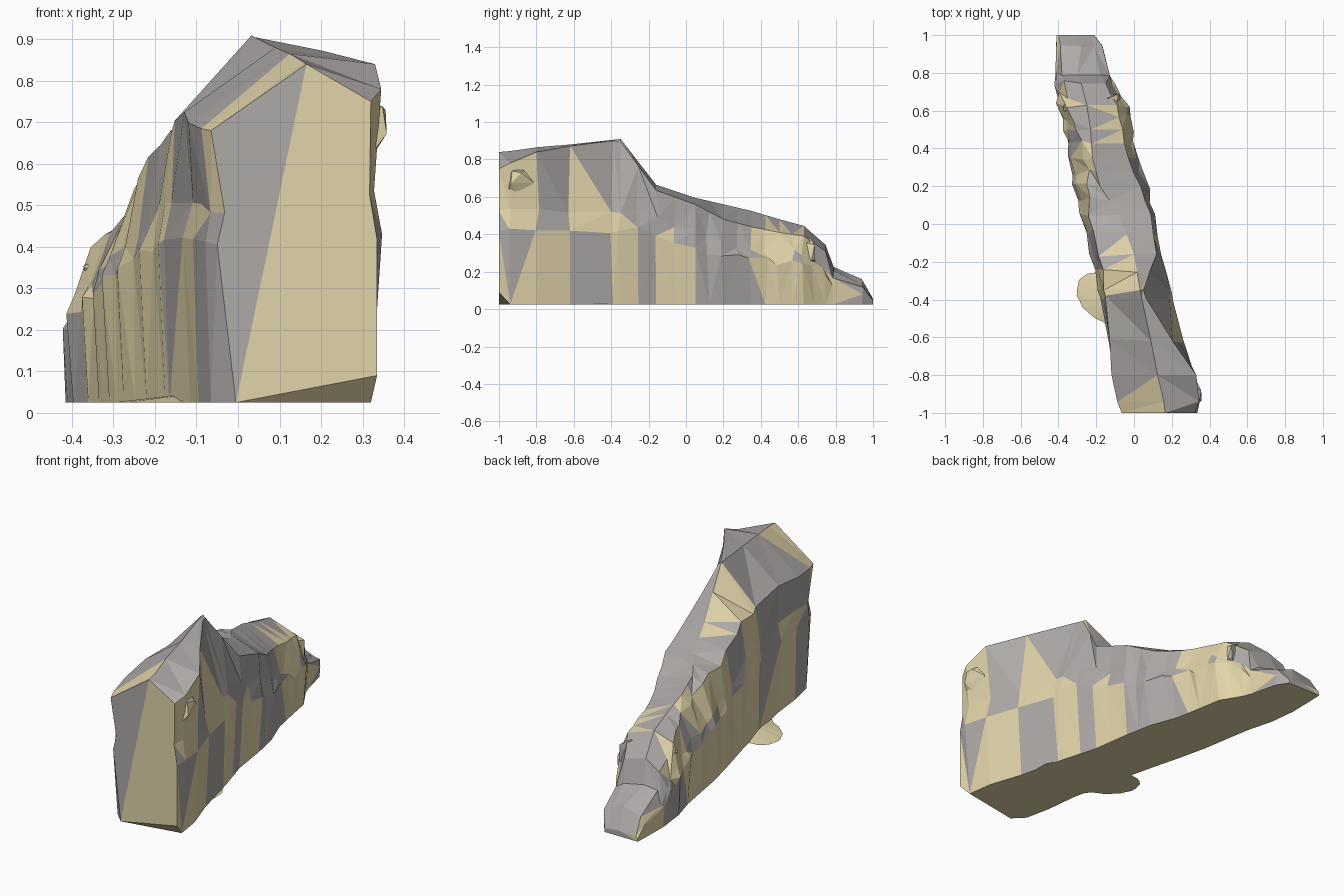
import bpy, bmesh, math, random
from mathutils import Vector, noise

if "Cube" in bpy.data.objects:
    bpy.data.objects.remove(bpy.data.objects["Cube"])

random.seed(7)
BASE = 0.025
sand = bpy.data.materials.new("sandstone")
sand.diffuse_color = (0.76, 0.66, 0.40, 1)
sand.use_nodes = True
sand.node_tree.nodes["Principled BSDF"].inputs["Base Color"].default_value = sand.diffuse_color
grey = bpy.data.materials.new("grey_stone")
grey.diffuse_color = (0.42, 0.40, 0.39, 1)
grey.use_nodes = True
grey.node_tree.nodes["Principled BSDF"].inputs["Base Color"].default_value = grey.diffuse_color


def finish(bm, name, colour):
    """Make a flat-shaded object, choosing sand or grey for every face."""
    bmesh.ops.recalc_face_normals(bm, faces=bm.faces)
    for f in bm.faces:
        f.smooth = False
        f.material_index = colour(f)
    me = bpy.data.meshes.new(name)
    bm.to_mesh(me)
    bm.free()
    me.materials.append(grey)
    me.materials.append(sand)
    ob = bpy.data.objects.new(name, me)
    bpy.context.collection.objects.link(ob)
    return ob


def patchy(f):
    c = f.calc_center_median()
    if f.normal.z < -0.8:
        return 1
    if c.y < -0.9 and f.normal.y < -0.7:
        return 1 if c.x > 0.08 else 0
    if f.normal.z > 0.6 and (c.z > 0.8 or -0.1 < c.y < 0.3):
        return 0
    return int(noise.noise(c * 4.2 + Vector((3.1, 0.4, 1.7))) > 0.0)


# Cross-sections along the ridge:
# y, left mid x, left shoulder x/z, crest x/z, right shoulder x/z, right mid x
sections = [
    (-1.00, -.05, -.065, .68, .165, .84, .32, .75, .335),
    (-0.94, -.08, -.09, .69, .158, .845, .345, .78, .345),
    (-0.80, -.11, -.12, .70, .125, .865, .33, .84, .325),
    (-0.62, -.13, -.13, .715, .09, .88, .205, .872, .265),
    (-0.39, -.18, -.155, .695, .04, .905, .062, .90, .21),
    (-0.35, -.19, -.16, .69, .033, .91, .05, .895, .20),
    (-0.16, -.235, -.19, .64, .00, .665, .12, .635, .145),
    (0.05, -.29, -.24, .58, -.08, .595, .09, .56, .115),
    (0.20, -.325, -.25, .53, -.18, .56, .035, .48, .085),
    (0.35, -.35, -.265, .49, -.22, .525, -.03, .44, .03),
    (0.50, -.375, -.31, .44, -.23, .48, -.06, .41, .00),
    (0.63, -.41, -.355, .39, -.25, .445, -.09, .39, -.025),
    (0.745, -.42, -.37, .31, -.28, .345, -.15, .31, -.10),
    (0.79, -.42, -.38, .20, -.30, .225, -.18, .20, -.125),
    (0.94, -.415, -.39, .13, -.28, .16, -.21, .13, -.165),
    (1.00, -.41, -.40, .05, -.30, .055, -.23, .05, -.21),
]


def ring(s, pinch=0.0, first=False, jit=0.0):
    y, lm, ls, lz, cx, cz, rs, rz, rm = s
    tall = min(1, max(0, (cz - 0.1) / 0.4))
    n = 0.018 * tall
    low = min(rz, 0.70)        # height that the right-hand ledge follows
    pts = [
        (lm + 0.015 * tall + (0.03 if first else 0), BASE),
        (lm + pinch, BASE + (lz - BASE) * 0.58),
        (lm + n + pinch, BASE + (lz - BASE) * 0.70),
        (ls + pinch, lz), (cx, cz), (rs - pinch * .4, rz),
        (rm - n - pinch, BASE + (low - BASE) * 0.74),
        (rm - pinch, BASE + (low - BASE) * 0.58),
        (rm - (0 if first else 0.025 * tall), 0.09 if first else BASE)]
    out = []
    for i, (x, z) in enumerate(pts):
        k = 0 if i in (0, 4, 5, 8) else jit
        out.append(Vector((x + random.uniform(-k, k) * .5,
                           y + random.uniform(-k, k) * 1.6,
                           z + random.uniform(-k, k) * 1.6)))
    return out


# Main rock ridge, with pinched gully sections between the buttresses
rings = []
for i, s in enumerate(sections):
    ends = i in (0, len(sections) - 1)
    rings.append(ring(s, first=i == 0, jit=0 if ends else 0.009))
    if 4 < i < 12:
        mid = tuple((a + b) / 2 for a, b in zip(s, sections[i + 1]))
        rings.append(ring(mid, pinch=random.uniform(0.004, 0.016), jit=0.014))

bm = bmesh.new()
vr = [[bm.verts.new(p) for p in r] for r in rings]
N = len(vr[0])
for a, b in zip(vr, vr[1:]):
    for i in range(N):
        j = (i + 1) % N
        if random.random() < 0.5:
            tris = (a[i], a[j], b[j]), (a[i], b[j], b[i])
        else:
            tris = (a[i], a[j], b[i]), (a[j], b[j], b[i])
        for t in tris:
            bm.faces.new(t)
for end in (vr[0], vr[-1]):
    for i in range(N):
        j = (i + 1) % N
        if 4 not in (i, j):
            bm.faces.new((end[4], end[i], end[j]))
finish(bm, "rock_ridge", patchy)


# Angular crags half sunk into the walls: hulls of scattered points
def crag(name, centre, size):
    bm = bmesh.new()
    for _ in range(14):
        d = Vector([random.gauss(0, 1) for _ in range(3)]).normalized()
        bm.verts.new([c + s * k for c, s, k in zip(centre, size, d)])
    res = bmesh.ops.convex_hull(bm, input=bm.verts)
    bmesh.ops.delete(bm, geom=[g for g in set(res["geom_interior"] + res["geom_unused"])
                               if isinstance(g, bmesh.types.BMVert)], context='VERTS')
    finish(bm, name, patchy)


for n, (c, s) in enumerate([
        ((.305, -.90, .69), (.06, .09, .08)),
        ((-.34, .62, .31), (.05, .06, .06)),
        ((-.14, .65, .30), (.08, .09, .08))]):
    crag(f"crag_{n + 1}", c, s)

# Thin scalloped sand apron around the foot of the ridge
bm = bmesh.new()
top = bm.verts.new((-.04, -.42, .055))
rim = []
for i in range(36):
    a = math.tau * i / 36
    r = 1 + random.uniform(-.05, .05)
    rim.append(bm.verts.new((-.04 + .265 * r * math.cos(a),
                             -.42 + .16 * r * math.sin(a) - .07 * math.cos(a), BASE)))
for i in range(36):
    bm.faces.new((top, rim[i], rim[(i + 1) % 36]))
bm.faces.new(rim)
finish(bm, "sand_apron", lambda f: 1)
